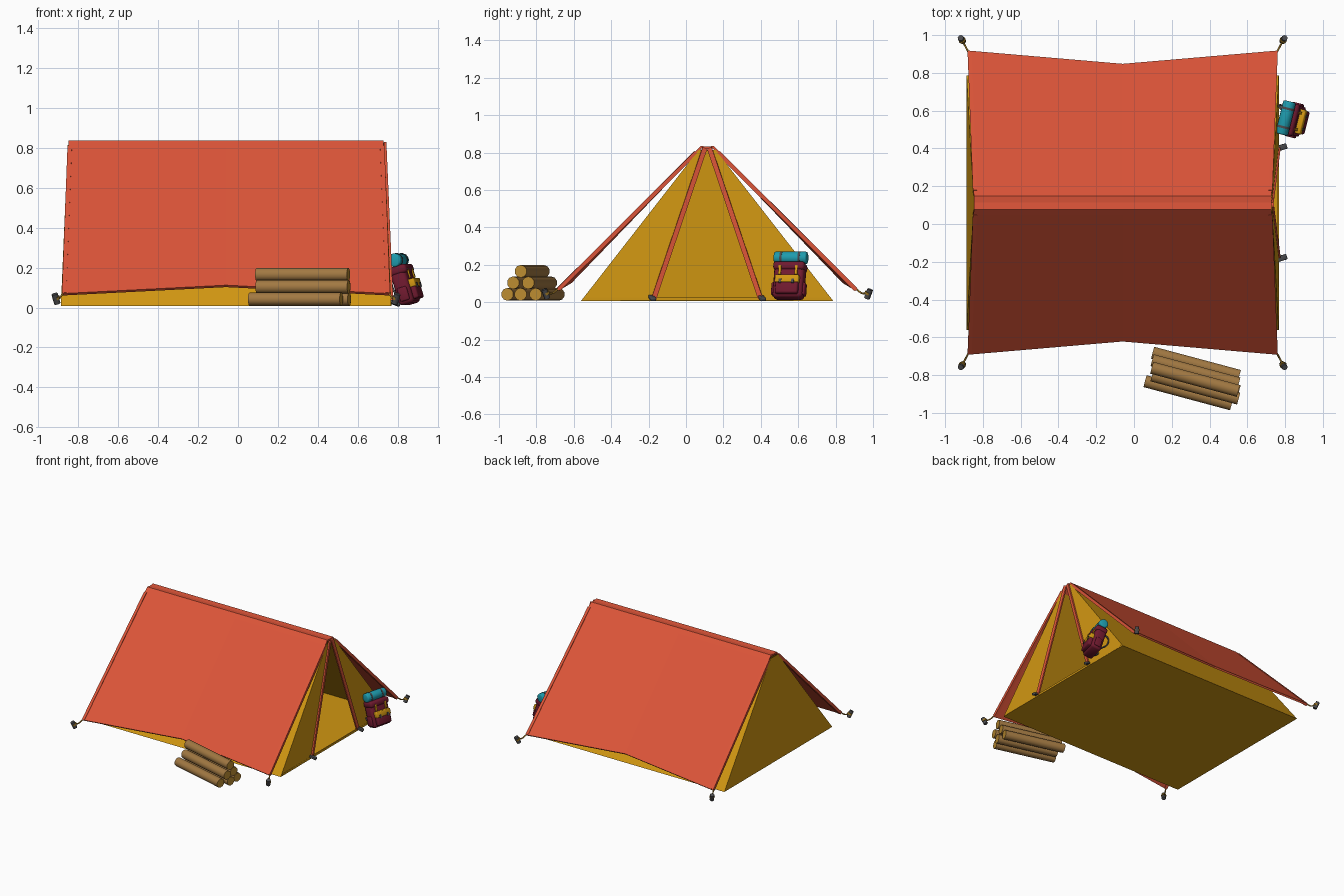
import bpy, bmesh, math
from mathutils import Vector, Matrix

if "Cube" in bpy.data.objects:
    bpy.data.objects.remove(bpy.data.objects["Cube"])

CX, CY = -0.06, 0.113          # tent centre


def mat(name, rgb):
    m = bpy.data.materials.new(name)
    m.diffuse_color = (*rgb, 1)
    m.use_nodes = True
    m.node_tree.nodes["Principled BSDF"].inputs["Base Color"].default_value = m.diffuse_color
    return m


RED = mat("red_canvas", (0.72, 0.09, 0.04))
GOLD = mat("gold_canvas", (0.64, 0.31, 0.006))
WOOD = mat("bark", (0.36, 0.19, 0.055))
CUT = mat("cut_wood", (0.50, 0.26, 0.03))
GREY = mat("dark_grey", (0.07, 0.07, 0.075))
MAROON = mat("maroon", (0.16, 0.010, 0.028))
TEAL = mat("teal", (0.013, 0.33, 0.42))
ROPE = mat("rope", (0.35, 0.19, 0.02))


def obj(name, bm, m, matrix=None, smooth=False):
    bmesh.ops.recalc_face_normals(bm, faces=bm.faces)
    me = bpy.data.meshes.new(name)
    bm.to_mesh(me)
    bm.free()
    o = bpy.data.objects.new(name, me)
    bpy.context.collection.objects.link(o)
    me.materials.append(m)
    if matrix:
        o.matrix_world = matrix
    if smooth:
        bpy.context.view_layer.objects.active = o
        bpy.ops.object.select_all(action='DESELECT')
        o.select_set(True)
        bpy.ops.object.shade_smooth_by_angle(angle=math.radians(50))
    return o


def thicken(o, t, offset):
    s = o.modifiers.new("thickness", 'SOLIDIFY')
    s.thickness, s.offset = t, offset


def box(name, loc, size, m, matrix=Matrix(), bevel=0.0):
    bm = bmesh.new()
    bmesh.ops.create_cube(bm, size=1, matrix=Matrix.Translation(loc) @ Matrix.Diagonal((*size, 1)))
    if bevel:
        bmesh.ops.bevel(bm, geom=bm.edges[:], offset=bevel, segments=2, affect='EDGES', profile=0.5)
    return obj(name, bm, m, matrix, bool(bevel))


def between(p0, p1):
    p0, p1 = Vector(p0), Vector(p1)
    q = (p1 - p0).to_track_quat('Z', 'Y').to_matrix().to_4x4()
    return Matrix.Translation((p0 + p1) / 2) @ q, (p1 - p0).length


def rod(name, p0, p1, r, m, matrix=Matrix(), sides=12, bevel=0.0):
    place, length = between(p0, p1)
    bm = bmesh.new()
    bmesh.ops.create_cone(bm, cap_ends=True, segments=sides, radius1=r, radius2=r, depth=length)
    if bevel:
        rims = [e for e in bm.edges if abs(e.verts[0].co.z - e.verts[1].co.z) < 1e-5]
        bmesh.ops.bevel(bm, geom=rims, offset=bevel, segments=2, affect='EDGES', profile=0.5)
    return obj(name, bm, m, matrix @ place, True)


def cord(name, pts, r, m, matrix=Matrix()):
    cu = bpy.data.curves.new(name, 'CURVE')
    cu.dimensions, cu.bevel_depth, cu.bevel_resolution, cu.resolution_u = '3D', r, 1, 6
    cu.use_fill_caps = True
    sp = cu.splines.new('BEZIER')
    sp.bezier_points.add(len(pts) - 1)
    for b, p in zip(sp.bezier_points, pts):
        b.co = p
        b.handle_left_type = b.handle_right_type = 'AUTO'
    cu.materials.append(m)
    o = bpy.data.objects.new(name, cu)
    bpy.context.collection.objects.link(o)
    o.matrix_world = matrix


# Outer fly: a ridge profile swept over three stations, raised eaves mid-way
bm = bmesh.new()
rows = []
for s in (-1, 0, 1):
    dy, ez = (0.805, 0.07) if s else (0.735, 0.112)
    half = [(dy, ez, 0.818), (0.065, 0.805, 0.79), (0.035, 0.835, 0.787)]
    prof = [(-y, z, x) for y, z, x in half] + [(0, 0.832, 0.787)] + half[::-1]
    rows.append([bm.verts.new((CX + s * x, CY + y, z)) for y, z, x in prof])
for a, b in zip(rows, rows[1:]):
    for i in range(6):
        bm.faces.new((a[i], b[i], b[i + 1], a[i + 1]))
fly = obj("fly_sheet", bm, RED)
if fly.data.polygons[0].normal.z < 0:
    fly.data.flip_normals()
thicken(fly, 0.014, -1)

# Inner tent: two slopes, closed left wall, right wall with an open doorway, floor
bm = bmesh.new()
V = lambda x, y, z: bm.verts.new((CX + x, CY + y, z))
lo, hi, xb, xt = 0.672, 0.045, 0.825, 0.79
c = {(s, t): (V(s * xb, t * lo, 0.008), V(s * xt, t * hi, 0.812)) for s in (-1, 1) for t in (-1, 1)}
for t in (-1, 1):
    bm.faces.new((c[-1, t][0], c[1, t][0], c[1, t][1], c[-1, t][1]))
    foot, tip = V(xb, t * 0.29, 0.008), V(xt, t * 0.005, 0.812)
    bm.faces.new((c[1, t][0], foot, tip, c[1, t][1]))
bm.faces.new((c[-1, -1][0], c[-1, 1][0], c[-1, 1][1], c[-1, -1][1]))
bm.faces.new((c[-1, -1][0], c[1, -1][0], c[1, 1][0], c[-1, 1][0]))
inner = obj("inner_tent", bm, GOLD)
thicken(inner, 0.005, 0)

# Fly edge hems, door trims with pegs, guy ropes with stakes
for t in (-1, 1):
    for s in (-1, 1):
        m4, ln = between((CX + s * 0.81, CY + t * 0.795, 0.068), (CX + s * 0.782, CY + t * 0.06, 0.80))
        box("fly_hem", (0, 0, 0), (0.022, 0.022, ln), RED, m4)
        corner = Vector((CX + s * 0.818, CY + t * 0.8, 0.068))
        stake = Vector((CX + s * 0.85, CY + t * 0.86, 0.05))
        cord("guy_rope", [corner, (corner + stake) / 2 + Vector((0, 0, -0.012)), stake], 0.005, ROPE)
        rod("stake", stake + Vector((-s * 0.006, -t * 0.006, -0.03)),
            stake + Vector((s * 0.008, t * 0.012, 0.018)), 0.016, GREY, sides=8)
        rod("stake_loop", stake + Vector((-s * .002, -t * .002, -0.008)),
            stake + Vector((s * .002, t * .003, 0.004)), 0.019, ROPE, sides=8)
    m4, ln = between((CX + 0.83, CY + t * 0.285, 0.02), (CX + 0.795, CY + t * 0.012, 0.825))
    box("door_trim", (0, 0, 0), (0.012, 0.026, ln), RED, m4)
    peg = Matrix.Translation((CX + 0.843, CY + t * 0.293, 0.022)) @ Matrix.Rotation(0.3, 4, 'Z') \
        @ Matrix.Rotation(0.35, 4, 'Y')
    box("door_peg", (0, 0, 0), (0.055, 0.03, 0.018), GREY, peg, 0.004)
box("door_sill", (CX + 0.824, CY, 0.016), (0.008, 1.3, 0.016), GOLD)

# Log pile: rows of three, two and one
pile = Matrix.Translation((0.315, -0.82, 0)) @ Matrix.Rotation(math.radians(-15), 4, 'Z')
for row, n in enumerate((3, 2, 1)):
    for i in range(n):
        y = (i - (n - 1) / 2) * 0.078
        z = 0.042 + row * 0.0615
        shift = 0.02 * ((i + row) % 2) - 0.01 + 0.008 * row
        log = rod("log", (-0.235 + shift, y, z), (0.24 + shift, y, z), 0.034, WOOD, pile, 10)
        log.data.materials.append(CUT)
        for p in log.data.polygons:
            if abs(p.normal.z) > 0.9:
                p.material_index = 1

# Backpack leaning on the tent
pk = Matrix.Translation((0.868, 0.545, 0.017)) @ Matrix.Rotation(math.radians(-14), 4, 'Z') \
    @ Matrix.Rotation(math.radians(-17), 4, 'Y')
box("pack_body", (-0.005, 0, 0.098), (0.08, 0.165, 0.19), MAROON, pk, 0.018)
box("pack_lid", (0, 0, 0.178), (0.092, 0.172, 0.045), MAROON, pk, 0.014)
box("front_pocket", (0.04, 0, 0.06), (0.04, 0.125, 0.085), MAROON, pk, 0.01)
box("pocket_flap", (0.043, 0, 0.098), (0.042, 0.132, 0.042), GOLD, pk, 0.006)
for t in (-1, 1):
    box("side_pocket", (-0.005, t * 0.083, 0.055), (0.05, 0.02, 0.07), MAROON, pk, 0.007)
    box("pocket_buckle", (0.065, t * 0.035, 0.083), (0.006, 0.014, 0.024), GREY, pk)
    box("lid_strap", (0.044, t * 0.045, 0.15), (0.008, 0.014, 0.05), GOLD, pk)
    rod("roll_strap", (0, t * 0.05 - 0.006, 0.23), (0, t * 0.05 + 0.006, 0.23), 0.036, GREY, pk)
    cord("shoulder_strap", [(-0.04, t * 0.035, 0.175), (-0.075, t * 0.05, 0.15),
                            (-0.08, t * 0.06, 0.09), (-0.04, t * 0.06, 0.025)], 0.006, GREY, pk)
rod("bed_roll", (0, -0.09, 0.23), (0, 0.09, 0.23), 0.034, TEAL, pk, 14, 0.008)
